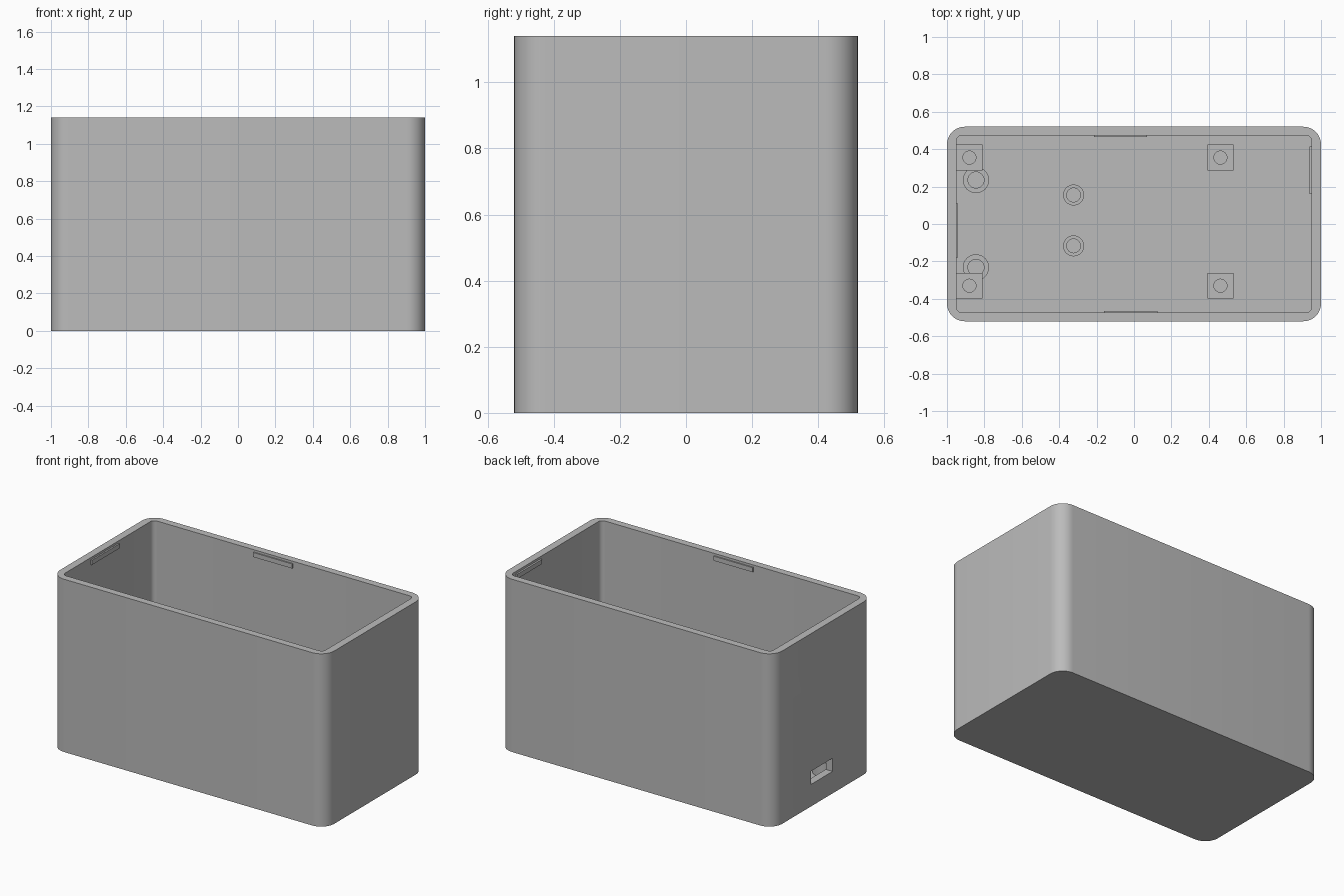
import bpy, bmesh
from math import sin, cos, pi, radians

cube = bpy.data.objects.get("Cube")
if cube:
    bpy.data.objects.remove(cube, do_unlink=True)

WIDTH, DEPTH, HEIGHT = 2.0, 1.04, 1.14
WALL, FLOOR = 0.05, 0.05

grey = bpy.data.materials.new("plain grey")
grey.use_nodes = True
grey.diffuse_color = (0.5, 0.5, 0.5, 1)
grey.node_tree.nodes["Principled BSDF"].inputs["Base Color"].default_value = (0.5, 0.5, 0.5, 1)


def rounded_loop(hx, hy, r, steps=10):
    """Rounded rectangle outline, counter-clockwise."""
    points = []
    for q, (sx, sy) in enumerate([(1, 1), (-1, 1), (-1, -1), (1, -1)]):
        for i in range(steps + 1):
            a = (q + i / steps) * pi / 2
            points.append((sx * (hx - r) + r * cos(a), sy * (hy - r) + r * sin(a)))
    return points


def circle_loop(r, sides=32):
    return [(r * cos(2 * pi * i / sides), r * sin(2 * pi * i / sides)) for i in range(sides)]


def square_loop(half, sides=32):
    """Square outline with as many points as a circle, so the two can be joined."""
    return [(x * half / max(abs(x), abs(y)), y * half / max(abs(x), abs(y)))
            for x, y in circle_loop(1, sides)]


def finish(name, bm):
    bmesh.ops.recalc_face_normals(bm, faces=bm.faces)
    mesh = bpy.data.meshes.new(name)
    bm.to_mesh(mesh)
    bm.free()
    mesh.materials.append(grey)
    obj = bpy.data.objects.new(name, mesh)
    bpy.context.collection.objects.link(obj)
    return obj


def hollow(name, outer, inner, bottom, top, pit, x=0, y=0):
    """Solid with a blind opening: outer wall, rim, inner wall and pit floor."""
    bm = bmesh.new()
    stages = [(outer, bottom), (outer, top), (inner, top), (inner, pit)]
    rings = [[bm.verts.new((px + x, py + y, z)) for px, py in loop] for loop, z in stages]
    n = len(outer)
    for a, b in zip(rings, rings[1:]):
        for i in range(n):
            j = (i + 1) % n
            bm.faces.new((a[i], a[j], b[j], b[i]))
    bm.faces.new(rings[0])
    bm.faces.new(rings[-1])
    return finish(name, bm)


def box(name, x0, x1, y0, y1, z0, z1):
    bm = bmesh.new()
    bmesh.ops.create_cube(bm, size=1)
    for v in bm.verts:
        v.co = (x0 if v.co.x < 0 else x1, y0 if v.co.y < 0 else y1, z0 if v.co.z < 0 else z1)
    return finish(name, bm)


def smooth(obj):
    bpy.ops.object.select_all(action='DESELECT')
    obj.select_set(True)
    bpy.context.view_layer.objects.active = obj
    bpy.ops.object.shade_smooth_by_angle(angle=radians(30))


# Open-topped case
hx, hy = WIDTH / 2, DEPTH / 2
case = hollow("case", rounded_loop(hx, hy, 0.095),
              rounded_loop(hx - WALL, hy - WALL + 0.003, 0.03), 0, HEIGHT, FLOOR)

# Cable slot through the right end wall
cutter = box("slot_cutter", -hx - 0.1, -hx + WALL + 0.02, -0.10, 0.125, 0.145, 0.232)
cutter.hide_render = True
cut = case.modifiers.new("cable_slot", 'BOOLEAN')
cut.object = cutter
cut.operation = 'DIFFERENCE'
cut.solver = 'EXACT'
bpy.context.view_layer.objects.active = case
bpy.ops.object.modifier_apply(modifier=cut.name)
bpy.data.objects.remove(cutter, do_unlink=True)
smooth(case)

# Square screw posts near the corners
for side, y in (("back", 0.355), ("front", -0.33)):
    for end, x in (("right", -0.88), ("left", 0.462)):
        post = hollow(f"square_post_{side}_{end}", square_loop(0.069), circle_loop(0.035),
                      FLOOR - 0.01, 0.2, 0.08, x, y)
        smooth(post)

# Round board posts
for name, x, y, r, hole in (("outer_back", -0.845, 0.235, 0.07, 0.043),
                            ("outer_front", -0.845, -0.232, 0.07, 0.043),
                            ("inner_back", -0.323, 0.155, 0.056, 0.037),
                            ("inner_front", -0.323, -0.117, 0.056, 0.037)):
    smooth(hollow("round_post_" + name, circle_loop(r), circle_loop(hole),
                  FLOOR - 0.01, 0.14, 0.08, x, y))

# Snap ridges for the lid, just below the rim
LOW, HIGH = 1.095, 1.125
box("ridge_back", -0.215, 0.07, 0.465, 0.48, LOW, HIGH)
box("ridge_front", -0.16, 0.125, -0.48, -0.465, LOW, HIGH)
box("ridge_left", 0.938, 0.96, 0.16, 0.415, LOW, HIGH)
box("ridge_right", -0.96, -0.94, -0.18, 0.11, LOW, HIGH)
